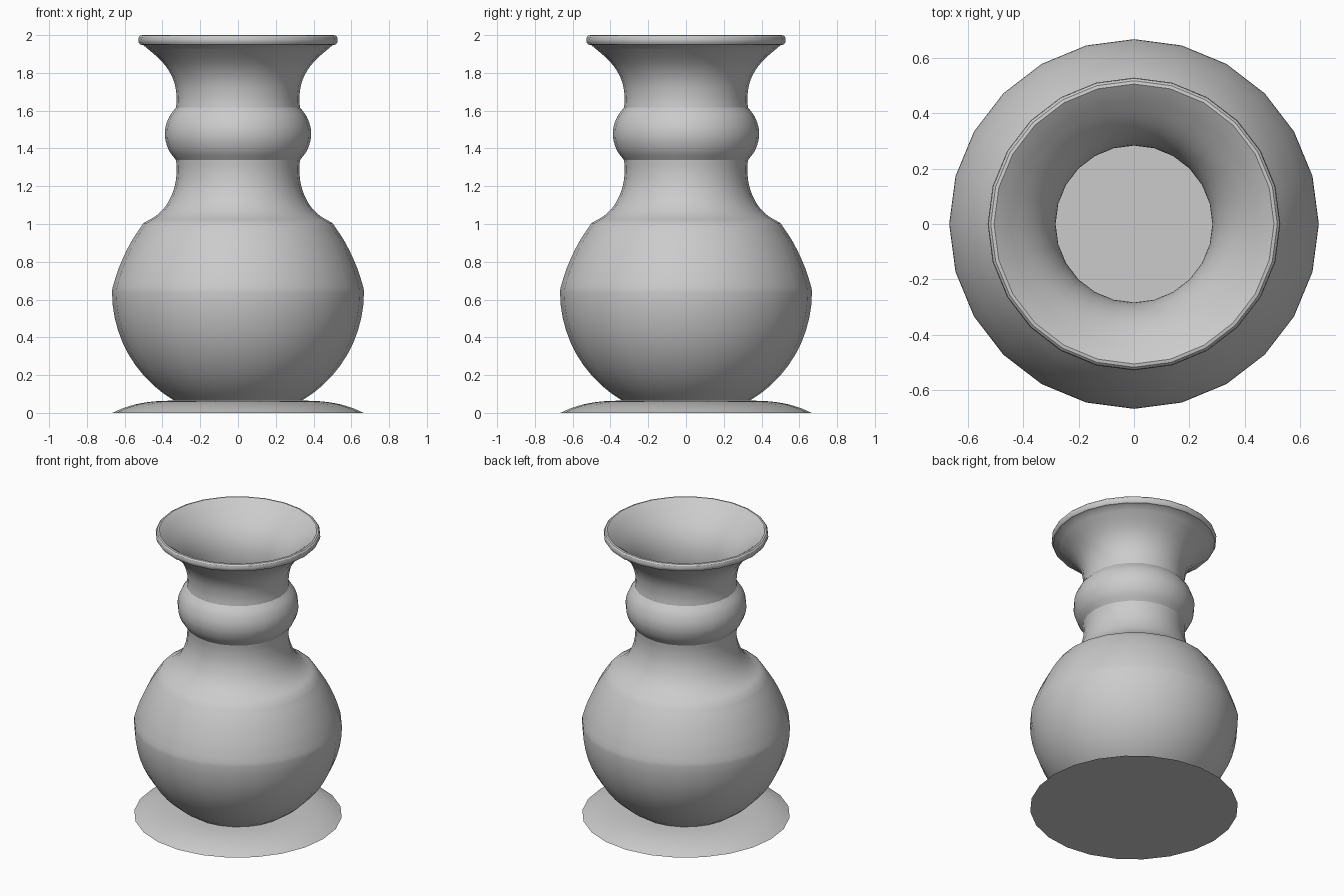
import bpy, bmesh, math
from mathutils import Vector

SEGMENTS = 24
WALL = 0.042

cube = bpy.data.objects.get("Cube")
if cube:
    bpy.data.objects.remove(cube, do_unlink=True)

clay = bpy.data.materials.new("light grey clay")
clay.use_nodes = True
grey = (0.6, 0.6, 0.6, 1)
clay.diffuse_color = grey
clay.node_tree.nodes["Principled BSDF"].inputs["Base Color"].default_value = grey


def spline(points, steps=3):
    """Smooth a run of (radius, height) points."""
    p = [Vector(q) for q in points]
    p = [2 * p[0] - p[1]] + p + [2 * p[-1] - p[-2]]
    out = []
    for a, b, c, d in zip(p, p[1:], p[2:], p[3:]):
        for i in range(steps):
            t = i / steps
            out.append(0.5 * (2 * b + (c - a) * t + (2 * a - 5 * b + 4 * c - d) * t**2
                              + (3 * b - a - 3 * c + d) * t**3))
    return out + [p[-2]]


def inset(profile, distance):
    """Offset a rising profile towards the axis to get the inner wall."""
    out = []
    for i, q in enumerate(profile):
        d = (profile[min(i + 1, len(profile) - 1)] - profile[max(i - 1, 0)]).normalized()
        out.append(q + Vector((-d.y, d.x)) * distance)
    return out


def lathe(name, profile, cap_start=False, cap_end=False):
    """Revolve a profile, listed upwards on its outer side."""
    bm = bmesh.new()
    rings = []
    for r, z in profile:
        angles = [math.tau * i / SEGMENTS for i in range(SEGMENTS)]
        rings.append([bm.verts.new((r * math.cos(a), r * math.sin(a), z)) for a in angles])
    for low, high in zip(rings, rings[1:]):
        for i in range(SEGMENTS):
            j = (i + 1) % SEGMENTS
            bm.faces.new((low[i], low[j], high[j], high[i]))
    if cap_start:
        bm.faces.new(rings[0][::-1])
    if cap_end:
        bm.faces.new(rings[-1])
    mesh = bpy.data.meshes.new(name)
    bm.to_mesh(mesh)
    bm.free()
    mesh.materials.append(clay)
    obj = bpy.data.objects.new(name, mesh)
    bpy.context.collection.objects.link(obj)
    bpy.ops.object.select_all(action='DESELECT')
    obj.select_set(True)
    bpy.context.view_layer.objects.active = obj
    bpy.ops.object.shade_smooth_by_angle(angle=math.radians(32))
    return obj


# Domed foot plate
foot = spline([(0.665, 0), (0.6, 0.028), (0.52, 0.05), (0.43, 0.062), (0.34, 0.065)])
lathe("foot_plate", foot, cap_start=True, cap_end=True)

# Round belly: circular lower half, straighter shoulder above
centre, radius = 0.64, 0.667
start = math.asin((0.065 - centre) / radius)
belly = [Vector((radius * math.cos(a), centre + radius * math.sin(a)))
         for a in (start * (1 - i / 10) for i in range(11))]
shoulder = spline([(0.665, 0.66), (0.63, 0.77), (0.569, 0.9), (0.5, 1.005)])
lower_neck = spline([(0.5, 1.005), (0.425, 1.05), (0.37, 1.115), (0.335, 1.2),
                     (0.325, 1.28), (0.328, 1.338)])

# Bulging collar and flared mouth
collar = spline([(0.328, 1.338), (0.363, 1.385), (0.382, 1.435), (0.387, 1.477),
                 (0.382, 1.52), (0.363, 1.57), (0.328, 1.617)])
mouth = spline([(0.328, 1.617), (0.325, 1.67), (0.336, 1.745), (0.368, 1.815),
                (0.42, 1.877), (0.5, 1.946)])

# Rolled lip joining the outer and inner walls
lip = [Vector(q) for q in ((0.518, 1.951), (0.526, 1.963), (0.528, 1.976),
                           (0.525, 1.99), (0.517, 1.998), (0.505, 2.0))]

outer = belly + shoulder + lower_neck[1:] + collar[1:] + mouth[1:]
inner = inset(outer, WALL)[::-1]
lathe("vase_body", outer + lip + inner, cap_end=True)
